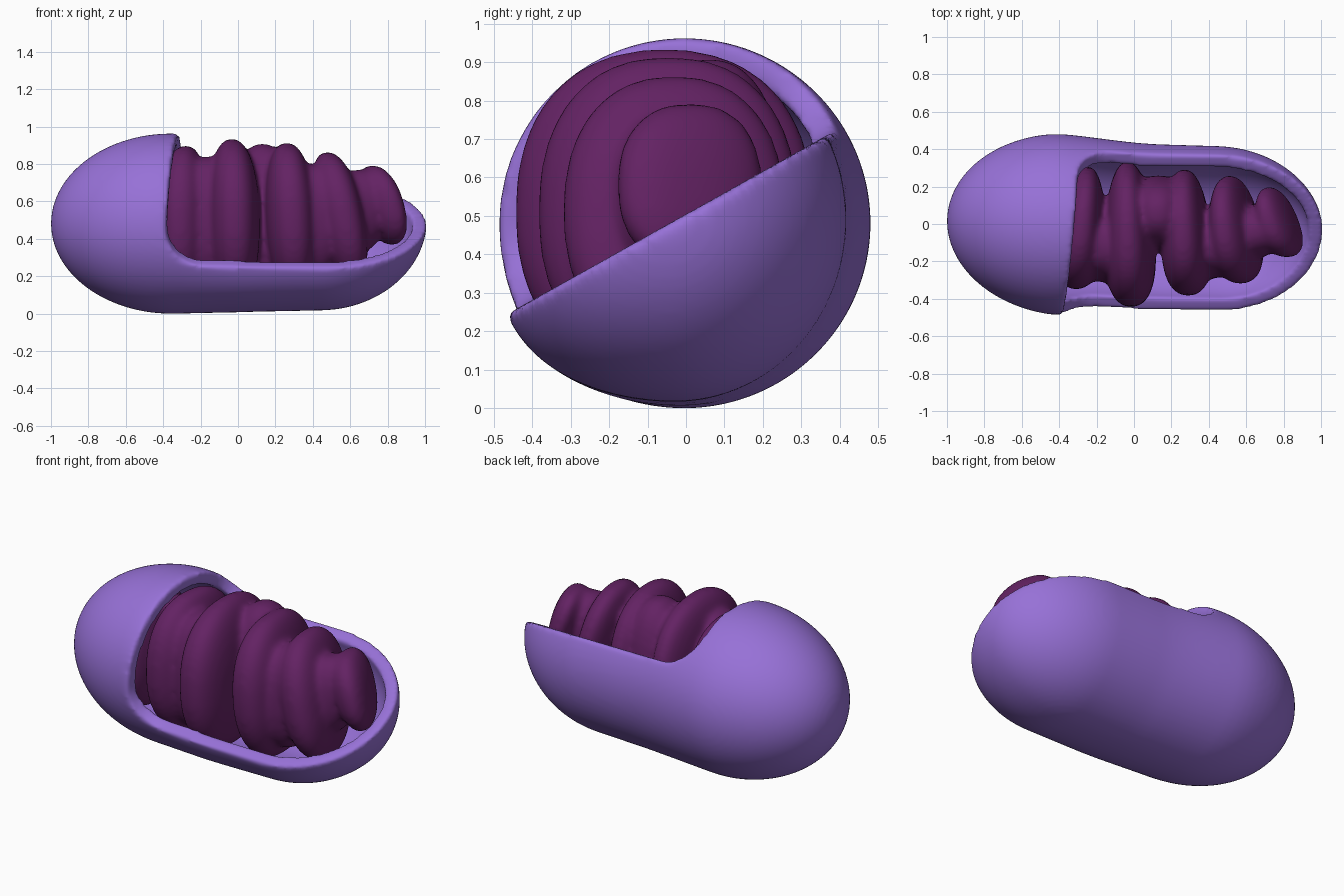
import bpy, bmesh, math
from mathutils import Vector

cube = bpy.data.objects.get("Cube")
if cube:
    bpy.data.objects.remove(cube)


def material(name, rgb):
    m = bpy.data.materials.new(name)
    m.use_nodes = True
    m.diffuse_color = (*rgb, 1)
    m.node_tree.nodes["Principled BSDF"].inputs["Base Color"].default_value = (*rgb, 1)
    return m


lilac = material("lilac", (0.31, 0.165, 0.68))
plum = material("plum", (0.125, 0.016, 0.125))


def make_object(name, bm):
    bmesh.ops.recalc_face_normals(bm, faces=bm.faces)
    mesh = bpy.data.meshes.new(name)
    bm.to_mesh(mesh)
    bm.free()
    ob = bpy.data.objects.new(name, mesh)
    bpy.context.collection.objects.link(ob)
    return ob


def add_mod(ob, kind, **settings):
    mod = ob.modifiers.new(kind.title(), kind)
    for key, value in settings.items():
        setattr(mod, key, value)


def finish(ob, mat, voxel, rounds):
    """Fuse and soften the surface, then bake the modifiers."""
    add_mod(ob, 'REMESH', mode='VOXEL', voxel_size=voxel, use_smooth_shade=True)
    add_mod(ob, 'SMOOTH', factor=0.5, iterations=rounds)
    bpy.context.view_layer.update()
    graph = bpy.context.evaluated_depsgraph_get()
    mesh = bpy.data.meshes.new_from_object(ob.evaluated_get(graph))
    ob.modifiers.clear()
    ob.data = mesh
    mesh.materials.clear()
    mesh.materials.append(mat)
    mesh.shade_smooth()


# Outer membrane: a capsule, wider at the closed end, fuller low at the front
def shell_point(s, angle):
    if s < -0.5:
        u = (s + 0.5) / 0.5
        x = -0.35 + 0.65 * u
    elif s > 0.5:
        u = (s - 0.5) / 0.5
        x = 0.45 + 0.56 * u
    else:
        u = 0
        x = -0.35 + (s + 0.5) * 0.8
    fall = math.sqrt(max(0, 1 - u * u))
    c, d = math.cos(angle), math.sin(angle)
    t = min(1, max(0, (x + 0.5) / 0.65))
    t = t * t * (3 - 2 * t)
    bulge = 0.13 * t * max(0, -c) * max(0, -d)
    ry, rz = 0.488 - 0.043 * t, 0.483 - 0.01 * t
    return Vector((x, -0.015 - 0.03 * x + fall * (ry * c - bulge),
                   0.481 + 0.02 * max(0, x) + rz * fall * d))


RINGS, SIDES = 64, 72
bm = bmesh.new()
loops = []
for i in range(1, RINGS):
    s = -math.cos(math.pi * i / RINGS)
    loops.append([bm.verts.new(shell_point(s, math.tau * k / SIDES)) for k in range(SIDES)])
for lo, hi in zip(loops, loops[1:]):
    for k in range(SIDES):
        n = (k + 1) % SIDES
        bm.faces.new((lo[k], lo[n], hi[n], hi[k]))
for loop, s in ((loops[0], -1), (loops[-1], 1)):
    tip = bm.verts.new(shell_point(s, 0))
    for k in range(SIDES):
        bm.faces.new((tip, loop[k], loop[(k + 1) % SIDES]))
shell = make_object("outer_membrane", bm)

# Tilted cutter with a rounded inner corner opens the shell
along = Vector((0.1, 0.873, 0.488))
normal = Vector((0, -0.488, 0.873))
origin = Vector((-0.34, 0, 0.505))
R = 0.2
profile = [(R - R * math.cos(a), R - R * math.sin(a))
           for a in (math.pi / 2 * k / 12 for k in range(13))]
profile += [(2, 0), (2, 1.2), (0, 1.2)]
bm = bmesh.new()
ends = [[bm.verts.new(origin + Vector((x, 0, 0)) + normal * h + along * s)
         for x, h in profile] for s in (-1.2, 1.2)]
bm.faces.new(ends[0])
bm.faces.new(ends[1])
for k in range(len(profile)):
    n = (k + 1) % len(profile)
    bm.faces.new((ends[0][k], ends[0][n], ends[1][n], ends[1][k]))
cutter = make_object("opening_cutter", bm)
cutter.hide_render = True

add_mod(shell, 'SOLIDIFY', thickness=0.075, offset=-1)
add_mod(shell, 'BOOLEAN', operation='DIFFERENCE', object=cutter, solver='EXACT')
finish(shell, lilac, 0.013, 12)
bpy.data.objects.remove(cutter)


# Inner folds: flattened lobes joined by alternating bridges
def add_lobe(bm, x, y, z, hx, ry, rz, lean=0, skew=0, flare=0.2):
    made = bmesh.ops.create_uvsphere(bm, u_segments=40, v_segments=24, radius=1)
    for v in made["verts"]:
        a, b, c = (math.copysign(abs(q) ** 0.87, q) for q in v.co)
        v.co = (x + hx * a * (1 - flare * b) - lean * rz * c - skew * b,
                y + ry * b, z + rz * c)


bm = bmesh.new()
lobes = [
    (-0.56, 0.0, 0.49, 0.12, 0.31, 0.33),
    (-0.28, -0.02, 0.50, 0.125, 0.33, 0.40, 0, -0.03),
    (-0.025, -0.055, 0.51, 0.135, 0.39, 0.425, 0.02, 0.01),
    (0.28, -0.045, 0.51, 0.13, 0.34, 0.405, 0.05, 0.01),
    (0.54, -0.03, 0.51, 0.12, 0.29, 0.355, 0.18, 0.03),
    (0.77, 0.01, 0.58, 0.095, 0.19, 0.215, 0.25, 0.05),
]
bridges = [
    (-0.43, 0.08, 0.48, 0.14, 0.15, 0.30),
    (-0.16, -0.11, 0.50, 0.15, 0.20, 0.34),
    (0.13, 0.06, 0.51, 0.16, 0.20, 0.40),
    (0.42, -0.11, 0.50, 0.14, 0.18, 0.30),
    (0.65, -0.04, 0.55, 0.13, 0.14, 0.22),
]
for spec in lobes:
    add_lobe(bm, *spec)
for spec in bridges:
    add_lobe(bm, *spec, flare=0)
folds = make_object("inner_folds", bm)
finish(folds, plum, 0.015, 18)
